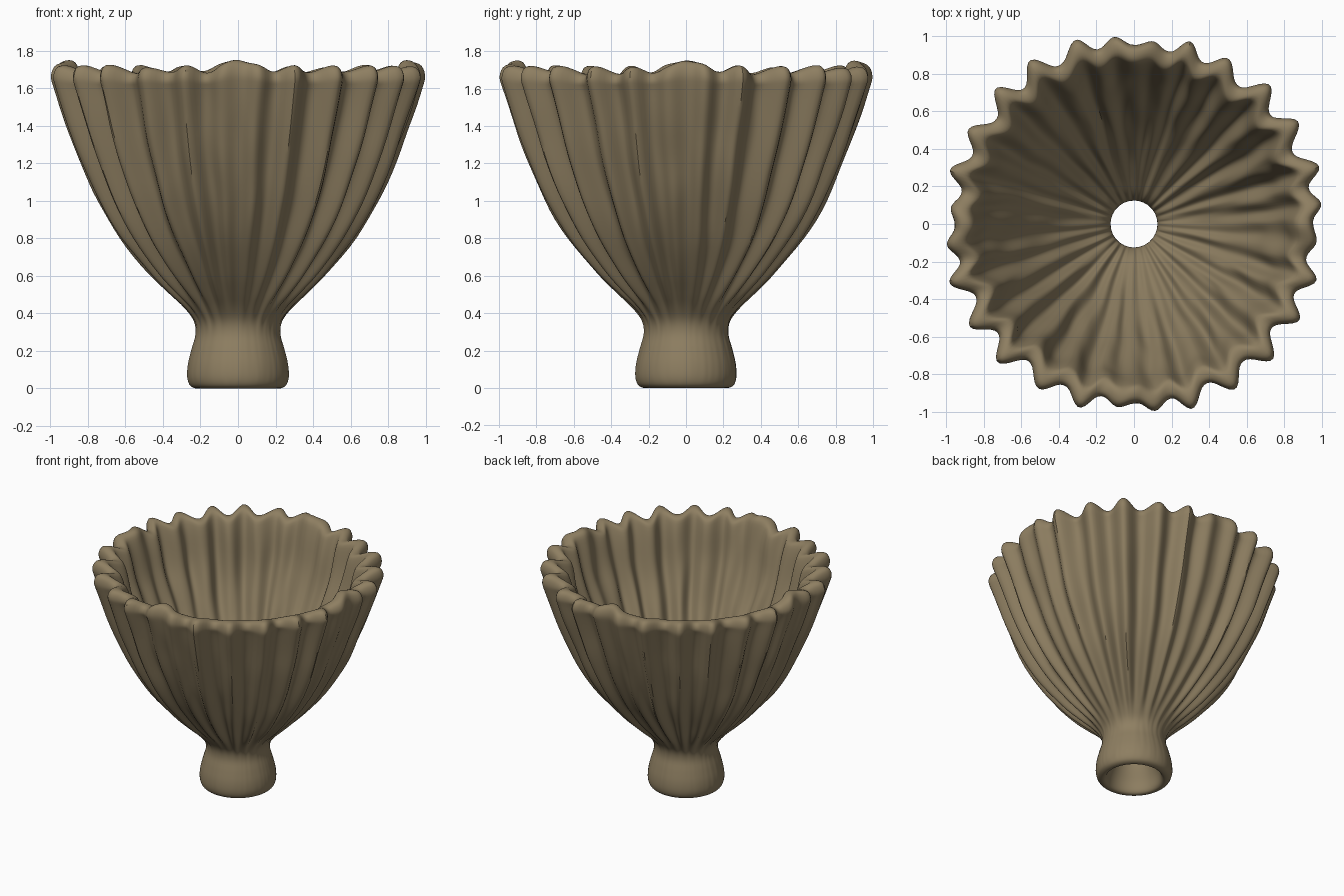
import bpy, bmesh, math
from mathutils import Vector, noise

if "Cube" in bpy.data.objects:
    bpy.data.objects.remove(bpy.data.objects["Cube"])

AROUND, STEPS = 336, 4
# ribs of one quarter turn: angle, crest strength, floor of the groove after it
RIBS = [(6, 1, 0.45), (17.5, 1.3, 0.25), (32, 1.3, 0.25), (45.5, 1.32, 0.15),
        (60, 1.15, 0.3), (73, 1.15, 0.3), (84.5, 0.75, 0.5)]

# closed wall section: rib-crest radius, height, flute depth, rim lift, roughness
SECTION = [
    (0.195, 0.02, 0, 0, 0), (0.22, 0, 0, 0, 0), (0.255, 0.015, 0, 0, 0),
    (0.27, 0.06, 0, 0, 0.1), (0.266, 0.13, 0, 0, 0.1), (0.247, 0.21, 0, 0, 0.1),
    (0.226, 0.29, 0, 0, 0.1), (0.237, 0.36, 0.003, 0, 0.2),
    (0.29, 0.43, 0.012, 0, 0.4), (0.375, 0.51, 0.035, 0, 0.5),
    (0.485, 0.62, 0.055, 0, 0.6), (0.635, 0.8, 0.07, 0, 0.7),
    (0.755, 1, 0.08, 0, 0.8), (0.845, 1.2, 0.085, 0, 0.8),
    (0.92, 1.4, 0.09, 0, 0.8), (0.983, 1.58, 0.095, 0.1, 0.6),
    (1.003, 1.635, 0.095, 0.6, 0.5), (0.975, 1.67, 0.09, 1, 0.5),
    (0.905, 1.665, 0.075, 1, 0.6), (0.865, 1.61, 0.065, 0.4, 1),
    (0.81, 1.4, 0.06, 0, 1.3), (0.73, 1.2, 0.055, 0, 1.5),
    (0.63, 1, 0.05, 0, 1.5), (0.51, 0.8, 0.04, 0, 1.4),
    (0.375, 0.62, 0.03, 0, 1.2), (0.255, 0.49, 0.02, 0, 0.8),
    (0.165, 0.4, 0.01, 0, 0.4), (0.125, 0.31, 0, 0, 0),
    (0.14, 0.2, 0, 0, 0), (0.178, 0.09, 0, 0, 0),
]


def smooth_loop(points, steps):
    """Catmull-Rom resampling of a closed list of tuples."""
    out, n = [], len(points)
    for i in range(n):
        a, b, c, d = (points[(i + k) % n] for k in (-1, 0, 1, 2))
        for s in range(steps):
            t = s / steps
            out.append([0.5 * (2 * q + (r - p) * t + (2 * p - 5 * q + 4 * r - w) * t * t
                               + (3 * q - p - 3 * r + w) * t ** 3)
                        for p, q, r, w in zip(a, b, c, d)])
    return out


def rib_wave(angle):
    """Height of the fluting at an angle: groove floor up to rib crest."""
    turn = (math.degrees(angle) - RIBS[0][0]) % 90 + RIBS[0][0]
    i = max(k for k, rib in enumerate(RIBS) if rib[0] <= turn)
    start, strength, floor = RIBS[i]
    following = RIBS[(i + 1) % len(RIBS)]
    t = (turn - start) / ((following[0] - start) % 90)
    crest = (0.5 + 0.5 * math.cos(t * math.tau)) ** 1.2
    top = strength if t < 0.5 else following[1]
    return floor + (top - floor) * crest


# fluted bowl, neck and foot as one thick wall around the open centre
section = smooth_loop(SECTION, STEPS)
bm = bmesh.new()
rings = []
for k in range(AROUND):
    angle = math.tau * k / AROUND
    c, s = math.cos(angle), math.sin(angle)
    # the rim swells up into a lobe at each quarter turn
    lobe = max(0, math.cos(4 * angle)) ** 12
    ring = []
    for radius, height, flute, lift, rough in section:
        # let the ribs wander a little, as if shaped by hand
        wander = 0.018 * noise.noise(Vector((c * 2, s * 2, height * 2)))
        wave = rib_wave(angle + wander)
        grain = noise.noise(Vector((c * 9, s * 9, height * 3 + radius)))
        r = radius - flute * (1 - wave) + 0.014 * rough * grain
        z = max(0, height + lift * (0.035 * wave + 0.055 * lobe + 0.01 * grain))
        ring.append(bm.verts.new((r * c, r * s, z)))
    rings.append(ring)
for k, ring in enumerate(rings):
    after = rings[(k + 1) % len(rings)]
    for j in range(len(ring)):
        m = (j + 1) % len(ring)
        bm.faces.new((ring[j], after[j], after[m], ring[m]))
bmesh.ops.recalc_face_normals(bm, faces=bm.faces[:])

mesh = bpy.data.meshes.new("fluted_bowl")
bm.to_mesh(mesh)
bm.free()
bowl = bpy.data.objects.new("fluted_bowl", mesh)
bpy.context.collection.objects.link(bowl)

# brown clay
clay = bpy.data.materials.new("brown_clay")
clay.use_nodes = True
colour = (0.27, 0.21, 0.12, 1)
clay.diffuse_color = colour
shader = clay.node_tree.nodes["Principled BSDF"]
shader.inputs["Base Color"].default_value = colour
shader.inputs["Roughness"].default_value = 0.9
mesh.materials.append(clay)

bpy.ops.object.select_all(action="DESELECT")
bowl.select_set(True)
bpy.context.view_layer.objects.active = bowl
bpy.ops.object.shade_smooth_by_angle(angle=math.radians(40))
